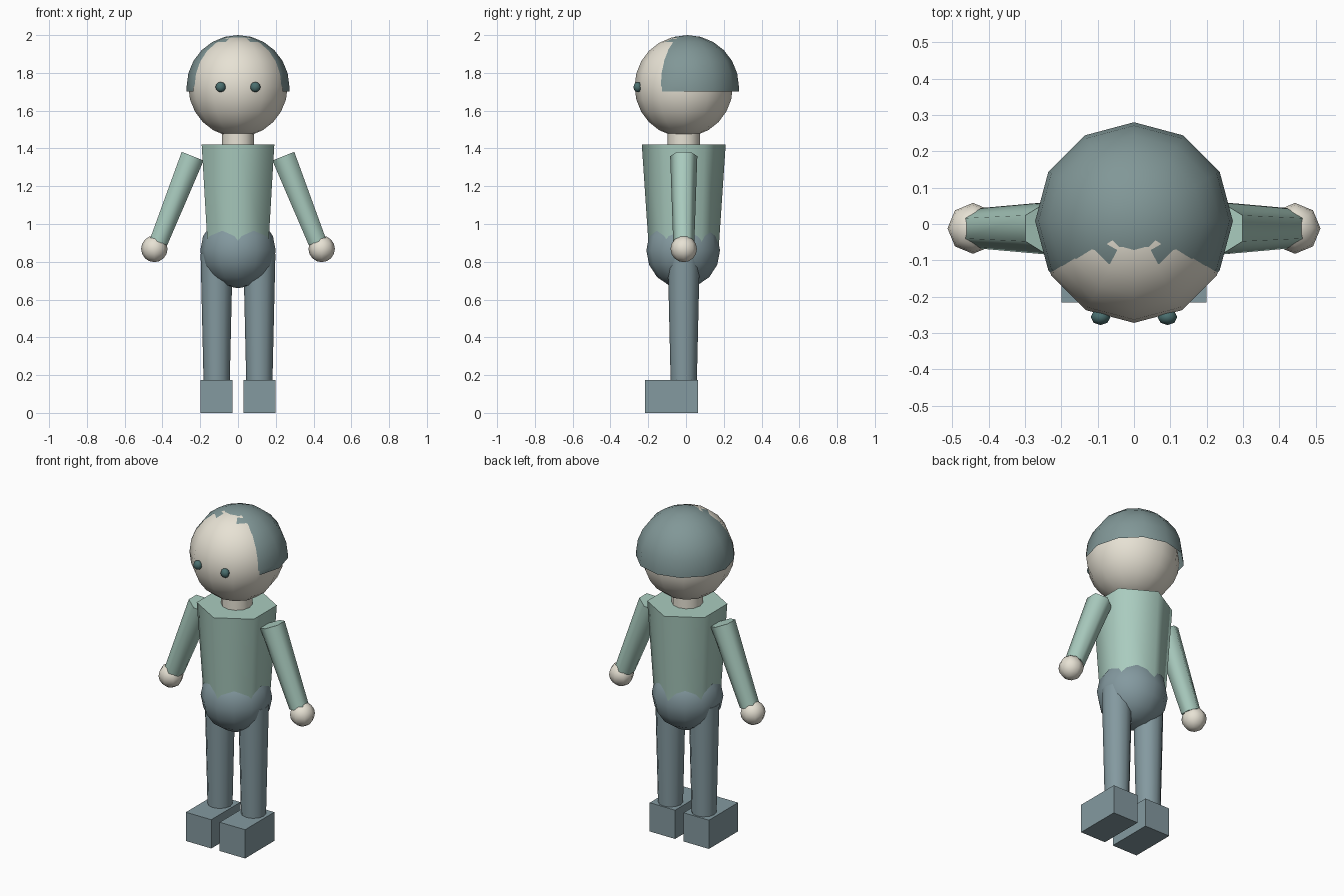
import bpy, bmesh
from math import sin, cos, pi, radians, atan2
from mathutils import Matrix, Vector

if "Cube" in bpy.data.objects:
    bpy.data.objects.remove(bpy.data.objects["Cube"])

Y = -0.012  # common depth of the body axis


def material(name, rgb):
    m = bpy.data.materials.new(name)
    m.diffuse_color = (*rgb, 1)
    m.use_nodes = True
    m.node_tree.nodes["Principled BSDF"].inputs["Base Color"].default_value = m.diffuse_color
    return m


SKIN = material("skin", (0.80, 0.76, 0.66))
SHIRT = material("shirt", (0.40, 0.60, 0.52))
TROUSERS = material("trousers", (0.23, 0.32, 0.35))
HAIR = material("hair_green", (0.22, 0.31, 0.31))
EYE = material("eye_dark", (0.07, 0.16, 0.16))


def finish(name, bm, mat, angle=65):
    mesh = bpy.data.meshes.new(name)
    bmesh.ops.recalc_face_normals(bm, faces=bm.faces)
    bm.to_mesh(mesh)
    bm.free()
    mesh.materials.append(mat)
    ob = bpy.data.objects.new(name, mesh)
    bpy.context.collection.objects.link(ob)
    bpy.ops.object.select_all(action='DESELECT')
    ob.select_set(True)
    bpy.context.view_layer.objects.active = ob
    bpy.ops.object.shade_smooth_by_angle(angle=radians(angle))
    return ob


def ball(name, centre, radii, mat, seg=12, rings=8):
    bm = bmesh.new()
    bmesh.ops.create_uvsphere(bm, u_segments=seg, v_segments=rings, radius=1)
    bm.transform(Matrix.Translation(centre) @ Matrix.Diagonal((*radii, 1)))
    return finish(name, bm, mat)


def tube(name, low, high, r_low, r_high, sides, mat):
    # capped taper between two points in one xz plane, corners on +-y
    low, high = Vector(low), Vector(high)
    d = high - low
    rot = Matrix.Rotation(atan2(d.x, d.z), 4, 'Y')
    bm = bmesh.new()
    loops = []
    for p, r in ((low, r_low), (high, r_high)):
        loops.append([bm.verts.new(p + rot @ Vector((r * sin(2 * pi * i / sides),
                      r * cos(2 * pi * i / sides), 0))) for i in range(sides)])
    for i in range(sides):
        j = (i + 1) % sides
        bm.faces.new((loops[0][i], loops[0][j], loops[1][j], loops[1][i]))
    for loop in loops:
        bm.faces.new(loop)
    return finish(name, bm, mat)


# head and neck
ball("head", (0, Y, 1.728), (0.263, 0.26, 0.267), SKIN, 12, 12)
tube("neck", (0, Y, 1.38), (0, Y, 1.52), 0.086, 0.086, 12, SKIN)

# hair cap: upper half sphere, straight skirt, stepped fringe at the front
bm = bmesh.new()
N = 12
rows = [(cos(radians(a)), sin(radians(a))) for a in range(75, -1, -15)] + [(1, -0.095)]
grid = [[bm.verts.new((0.272 * r * sin(2 * pi * i / N),
                       0.008 + 0.272 * r * cos(2 * pi * i / N),
                       1.728 + 0.272 * z)) for i in range(N)] for r, z in rows]
top = bm.verts.new((0, 0.008, 2.0))
for i in range(N):
    j = (i + 1) % N
    bm.faces.new((top, grid[0][i], grid[0][j]))
    drop = {5: 2, 6: 2, 4: 1, 7: 1}.get(i, 0)
    for k in range(len(rows) - 1 - drop):
        bm.faces.new((grid[k][i], grid[k + 1][i], grid[k + 1][j], grid[k][j]))
bmesh.ops.delete(bm, geom=[v for v in bm.verts if not v.link_faces], context='VERTS')
finish("hair", bm, HAIR)

# torso and hips
tube("torso", (0, Y, 0.84), (0, Y, 1.42), 0.183, 0.222, 6, SHIRT)
ball("hips", (0, Y - 0.003, 0.86), (0.2, 0.195, 0.2), TROUSERS, 12, 8)

# paired parts
for side, s in (("left", -1), ("right", 1)):
    ball(side + "_eye", (s * 0.092, -0.256, 1.725), (0.027, 0.022, 0.027), EYE, 8, 6)
    tube(side + "_arm", (s * 0.42, Y, 0.905), (s * 0.24, Y, 1.359), 0.056, 0.072, 6, SHIRT)
    ball(side + "_hand", (s * 0.443, Y, 0.868), (0.07, 0.07, 0.07), SKIN, 8, 8)
    tube(side + "_leg", (s * 0.113, Y, 0.15), (s * 0.113, Y, 0.84), 0.069, 0.085, 12, TROUSERS)
    bm = bmesh.new()
    bmesh.ops.create_cube(bm, size=1)
    bm.transform(Matrix.Translation((s * 0.114, -0.076, 0.0875))
                 @ Matrix.Diagonal((0.171, 0.281, 0.175, 1)))
    finish(side + "_foot", bm, TROUSERS, 30)
